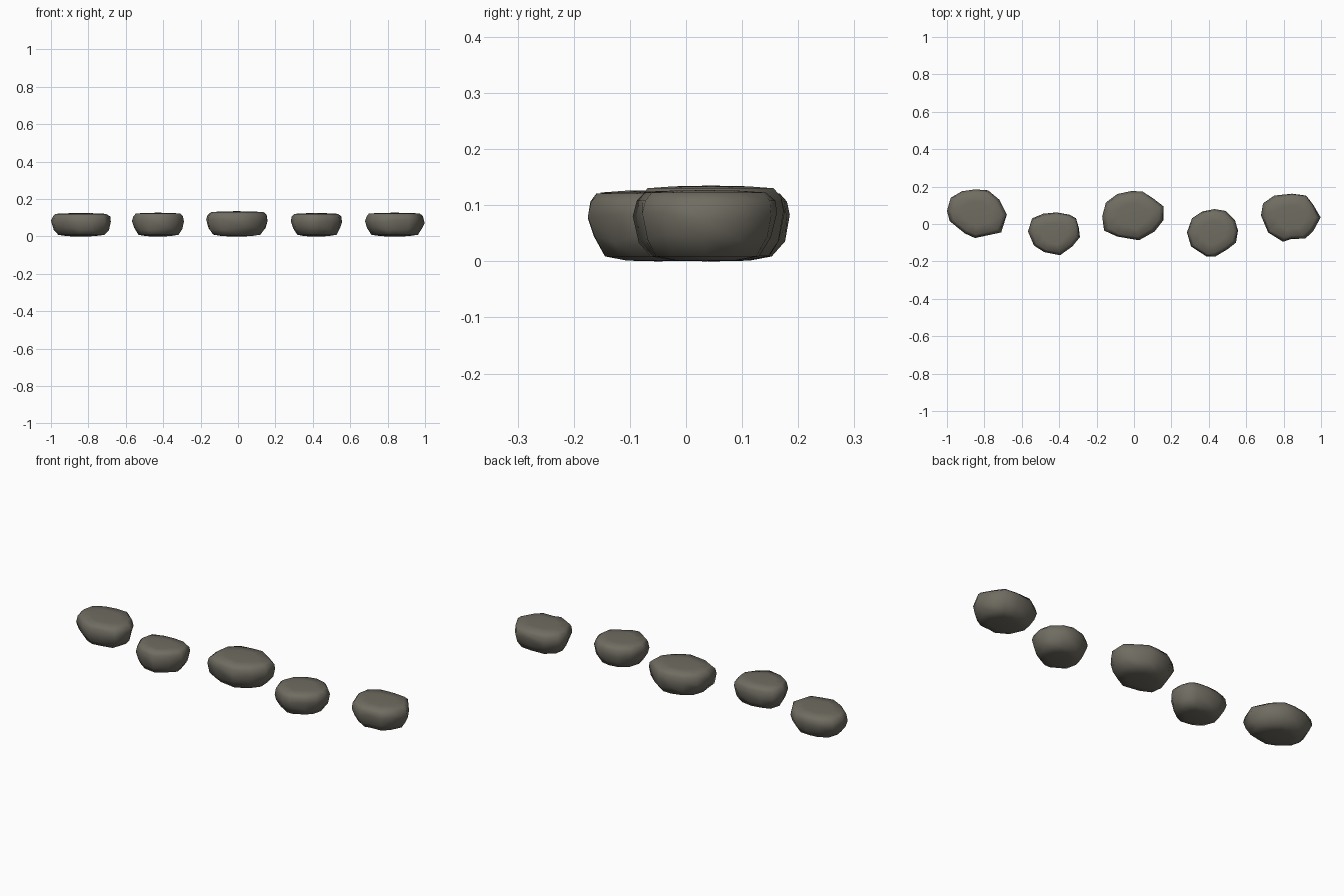
import bpy, bmesh, math, random

if "Cube" in bpy.data.objects:
    bpy.data.objects.remove(bpy.data.objects["Cube"])

random.seed(4)
stone = bpy.data.materials.new("grey brown stone")
stone.diffuse_color = (0.16, 0.15, 0.12, 1)
stone.use_nodes = True
stone.node_tree.nodes["Principled BSDF"].inputs["Base Color"].default_value = stone.diffuse_color

# Vertical profile shared by all stones: (fraction of outline, fraction of height)
PROFILE = [(0.45, 0.01), (0.77, 0.07), (0.92, 0.32), (1.0, 0.62),
           (0.96, 0.85), (0.86, 0.965), (0.5, 0.99)]


def make_stone(name, height, outline):
    """Flat boulder lofted from its plan outline."""
    n = len(outline)
    cx = (min(p[0] for p in outline) + max(p[0] for p in outline)) / 2
    cy = (min(p[1] for p in outline) + max(p[1] for p in outline)) / 2
    bm = bmesh.new()
    rings = []
    for r, h in PROFILE:
        ring = []
        for x, y in outline:
            # slightly uneven sides, widest ring kept exact
            k = r if r in (1.0, 0.45, 0.5) else r + random.uniform(-0.025, 0.025)
            dz = random.uniform(-0.06, 0.06) if 0.2 < h < 0.8 else 0
            ring.append(bm.verts.new((cx + (x - cx) * k, cy + (y - cy) * k,
                                      (h + dz) * height)))
        rings.append(ring)
    for a, b in zip(rings, rings[1:]):
        for i in range(n):
            j = (i + 1) % n
            bm.faces.new((a[i], a[j], b[j], b[i]))
    # Underside and top close to a centre point
    for ring, z in ((rings[0], 0), (rings[-1], height)):
        c = bm.verts.new((cx, cy, z))
        for i in range(n):
            bm.faces.new((ring[i], ring[(i + 1) % n], c))
    bmesh.ops.recalc_face_normals(bm, faces=bm.faces)
    for f in bm.faces:
        f.smooth = True
    mesh = bpy.data.meshes.new(name)
    bm.to_mesh(mesh)
    bm.free()
    mesh.materials.append(stone)
    bpy.context.collection.objects.link(bpy.data.objects.new(name, mesh))


# Stepping stones from left to right
make_stone("stepping_stone_far_left", 0.125, [
    (-1, .07), (-.98, .14), (-.92, .175), (-.85, .185), (-.78, .18), (-.72, .13),
    (-.68, .05), (-.71, -.045), (-.78, -.06), (-.85, -.075), (-.905, -.05), (-.985, .015)])
make_stone("stepping_stone_left", 0.127, [
    (-.567, -.04), (-.545, .03), (-.485, .055), (-.415, .062), (-.345, .05), (-.31, .03),
    (-.295, -.02), (-.289, -.07), (-.33, -.12), (-.395, -.167), (-.48, -.15), (-.535, -.115)])
make_stone("stepping_stone_middle", 0.135, [
    (-.17, .04), (-.15, .115), (-.09, .16), (-.015, .176), (.045, .174), (.105, .135),
    (.157, .095), (.157, .02), (.11, -.04), (.027, -.087), (-.09, -.067), (-.16, -.035)])
make_stone("stepping_stone_right", 0.125, [
    (.283, -.045), (.31, .03), (.365, .067), (.43, .08), (.49, .07), (.54, .02),
    (.556, -.035), (.545, -.1), (.5, -.135), (.433, -.175), (.39, -.175), (.305, -.12)])
make_stone("stepping_stone_far_right", 0.127, [
    (.679, .045), (.69, .11), (.75, .152), (.845, .162), (.92, .152), (.957, .105),
    (.998, .035), (.957, -.04), (.915, -.078), (.84, -.08), (.797, -.095), (.717, -.045)])
